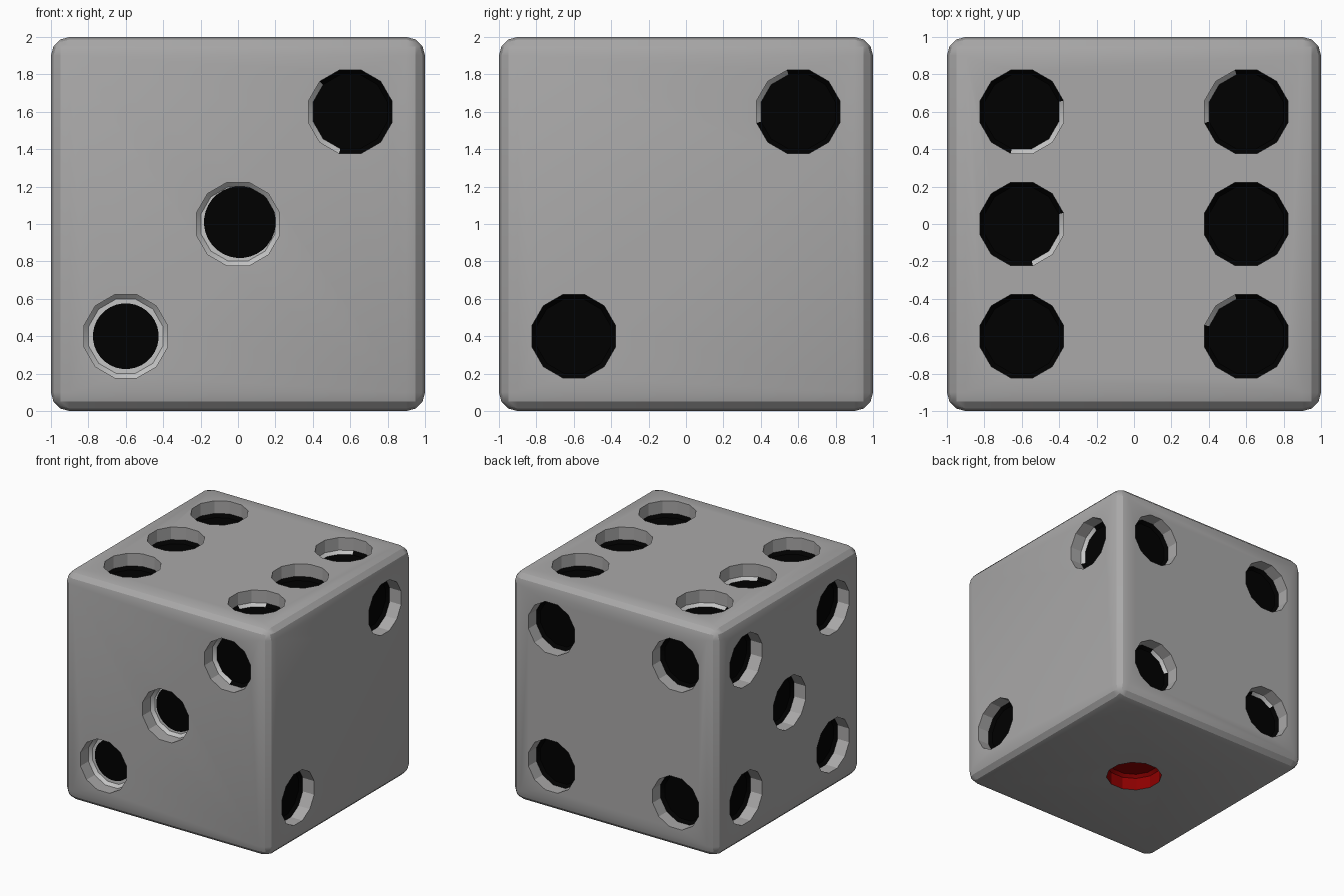
import bpy, bmesh, math
from mathutils import Matrix, Vector

if "Cube" in bpy.data.objects:
    bpy.data.objects.remove(bpy.data.objects["Cube"], do_unlink=True)


def material(name, rgb):
    m = bpy.data.materials.new(name)
    m.use_nodes = True
    m.diffuse_color = (*rgb, 1)
    m.node_tree.nodes["Principled BSDF"].inputs["Base Color"].default_value = (*rgb, 1)
    return m


GREY, BLACK, RED, PALE = range(4)
MATERIALS = [material("body grey", (0.4, 0.395, 0.395)), material("pip black", (0, 0, 0)),
             material("pip red", (0.27, 0, 0)), material("floor pale grey", (0.55, 0.55, 0.55))]


def make_object(name, bm):
    bmesh.ops.recalc_face_normals(bm, faces=bm.faces)
    mesh = bpy.data.meshes.new(name)
    bm.to_mesh(mesh)
    bm.free()
    for m in MATERIALS:
        mesh.materials.append(m)
    obj = bpy.data.objects.new(name, mesh)
    bpy.context.collection.objects.link(obj)
    return obj


def ring(bm, frame, radius, height, sides):
    step = math.tau / sides
    return [bm.verts.new(frame @ Vector((radius * math.cos((i + 0.5) * step),
                                         radius * math.sin((i + 0.5) * step), height)))
            for i in range(sides)]


def solid(bm, frame, profile, colours, sides):
    """Stack rings of (radius, height); returns the side faces of the last band."""
    rings = [ring(bm, frame, r, h, sides) for r, h in profile]
    bm.faces.new(rings[0])
    for lower, upper, colour in zip(rings, rings[1:], colours):
        band = []
        for i in range(sides):
            j = (i + 1) % sides
            band.append(bm.faces.new((lower[i], lower[j], upper[j], upper[i])))
            band[-1].material_index = colour
    bm.faces.new(rings[-1]).material_index = colours[-1]
    return band


# Rounded cube body
bm = bmesh.new()
bmesh.ops.create_cube(bm, size=2, matrix=Matrix.Translation((0, 0, 1)))
bmesh.ops.bevel(bm, geom=bm.edges[:], offset=0.1, segments=3, profile=0.5, affect='EDGES')
body = make_object("die_body", bm)

# Pip layouts, each with the right and up directions of its face
X, Y, Z = Vector((1, 0, 0)), Vector((0, 1, 0)), Vector((0, 0, 1))
S = 0.6
diagonal = [(-S, -S), (S, S)]
corners = diagonal + [(-S, S), (S, -S)]
FACES = {
    "front": (X, Z, diagonal + [(0, 0)]),
    "right": (Y, Z, diagonal),
    "top": (X, Y, corners + [(-S, 0), (S, 0)]),
    "back": (-X, Z, corners),
    "left": (-Y, Z, corners + [(0, 0)]),
    "bottom": (X, -Y, [(0, 0)]),
}
PIT = [(0.23, 0.05), (0.23, -0.11), (0.205, -0.135)]
# Small front dots: radius and sideways shift
SMALL_DOTS = {(-S, -S): (0.176, 0), (0, 0): (0.192, 0.01)}
# Unpainted floor rims: first facet and number of facets
BARE_RIMS = {("front", S, S): (4, 4), ("right", S, S): (3, 3), ("top", -S, S): (8, 4),
             ("top", -S, 0): (9, 3), ("top", S, S): (3, 3), ("top", S, -S): (3, 2),
             ("back", -S, -S): (0, 2), ("back", S, -S): (1, 2)}

pits, dots = bmesh.new(), bmesh.new()
for side, (u, v, pips) in FACES.items():
    n = u.cross(v)
    for a, b in pips:
        centre = Z + n + u * a + v * b
        frame = Matrix.Translation(centre) @ Matrix((u, v, n)).transposed().to_4x4()
        colours = (GREY, BLACK, BLACK)
        if side == "bottom":
            colours = (RED, RED, RED)
        elif side == "front" and (a, b) in SMALL_DOTS:
            # Smaller round dot on a pale floor
            colours = (GREY, PALE, PALE)
            r, shift = SMALL_DOTS[a, b]
            moved = frame @ Matrix.Translation((shift, shift, 0))
            solid(dots, moved, [(r, -0.136), (r, -0.132)], (BLACK, BLACK), 32)
        rim = solid(pits, frame, PIT, colours, 12)
        first, count = BARE_RIMS.get((side, a, b), (0, 0))
        for i in range(first, first + count):
            rim[i % 12].material_index = PALE

# Carve the pits
cutter = make_object("pit_cutter", pits)
cutter.hide_render = True
cut = body.modifiers.new("pits", 'BOOLEAN')
cut.operation, cut.solver, cut.object = 'DIFFERENCE', 'EXACT', cutter
bpy.context.view_layer.objects.active = body
bpy.ops.object.modifier_apply(modifier=cut.name)
bpy.data.objects.remove(cutter, do_unlink=True)

# Soft outer rounding, with crisp bevel strips and pit facets
bpy.ops.object.select_all(action='DESELECT')
body.select_set(True)
bpy.ops.object.shade_smooth_by_angle(angle=math.radians(25))

make_object("small_front_dots", dots)
